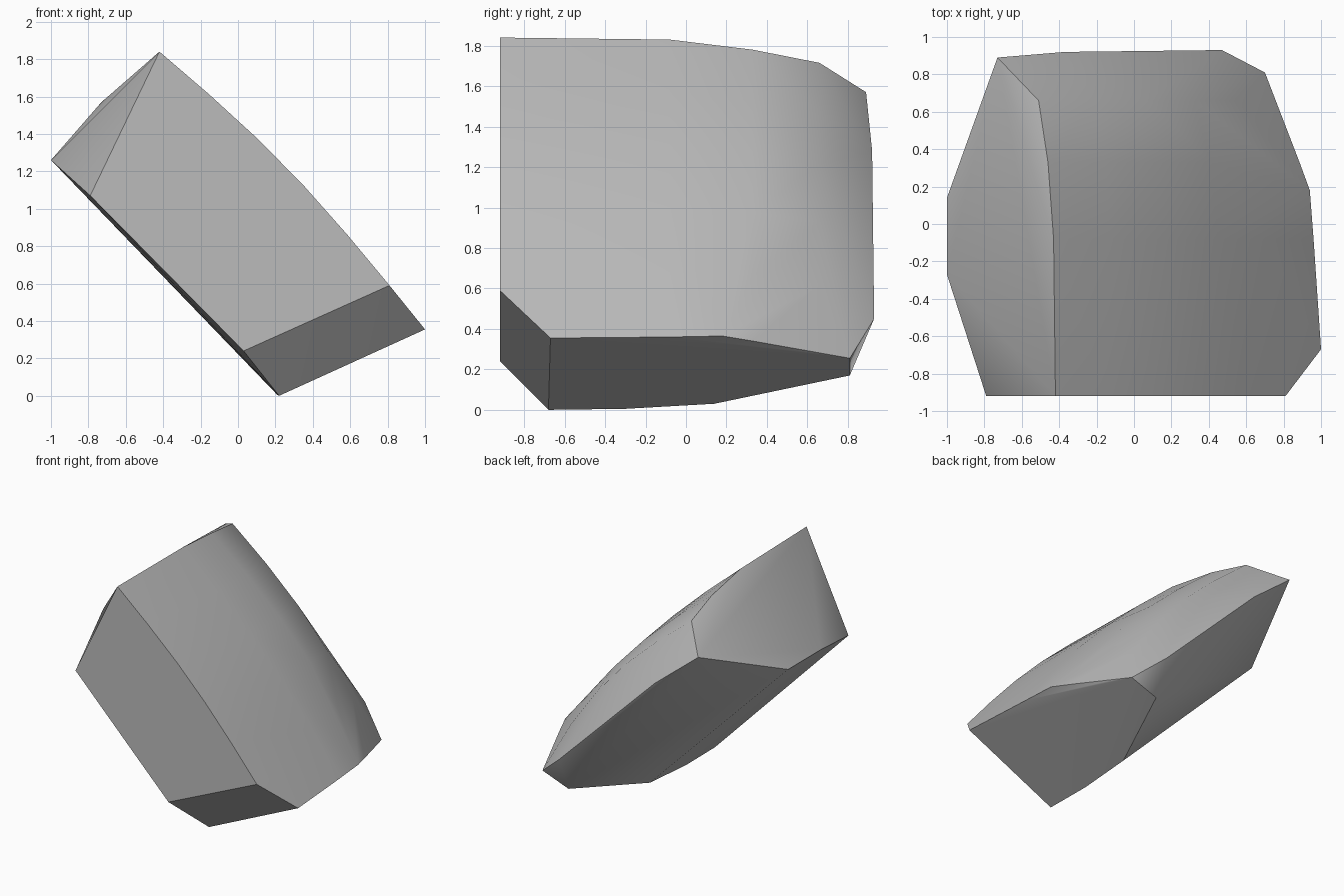
import bpy
import bmesh
import math
from mathutils import Vector

cube = bpy.data.objects.get("Cube")
if cube:
    bpy.data.objects.remove(cube, do_unlink=True)


def make_material(name, rgb):
    mat = bpy.data.materials.new(name)
    mat.use_nodes = True
    colour = (*rgb, 1)
    mat.diffuse_color = colour
    mat.node_tree.nodes["Principled BSDF"].inputs["Base Color"].default_value = colour
    return mat


def arched_row(y, left, right, bulge, steps=5):
    """Points from the upper end to the lower end, bowed out along the slab normal."""
    start = Vector((left[0], y, left[1]))
    end = Vector((right[0], y, right[1]))
    outward = Vector((1, 0, 1)).normalized()
    row = []
    for i in range(steps + 1):
        t = i / steps
        row.append(start.lerp(end, t) + outward * bulge * math.sin(math.pi * t))
    return row


points = []

# Bowed upper side, falling away towards the back
points += arched_row(-.92, (-.42, 1.84), (.81, .59), .05)
points += arched_row(-.08, (-.43, 1.83), (.96, .36), .07)
points += arched_row(.33, (-.46, 1.78), (.885, .34), .09)
points += arched_row(.66, (-.51, 1.715), (.757, .28), .11)

# Rear ridge
points += [(-.73, .89, 1.57), (-.37, .92, 1.28), (.47, .93, .45), (.7, .81, .255)]

# Chamfered lower end
points += [(1, -.67, .355), (.94, .18, .365), (.47, .81, .17),
           (.22, .14, .03), (.21, -.3, .005), (.22, -.68, 0)]

# Front lower edge and upper end
points += [(.03, -.92, .24), (-.79, -.92, 1.07), (-1, -.27, 1.26), (-1, .14, 1.26)]

# Wrap the points into one solid stone
bm = bmesh.new()
for p in points:
    bm.verts.new(p)
hull = bmesh.ops.convex_hull(bm, input=bm.verts)
spare = {g for g in hull["geom_interior"] + hull["geom_unused"]
         if isinstance(g, bmesh.types.BMVert)}
bmesh.ops.delete(bm, geom=list(spare), context="VERTS")
bmesh.ops.dissolve_limit(bm, angle_limit=math.radians(1), verts=bm.verts, edges=bm.edges)
bmesh.ops.recalc_face_normals(bm, faces=bm.faces)

mesh = bpy.data.meshes.new("stone_slab")
bm.to_mesh(mesh)
bm.free()
mesh.materials.append(make_material("stone grey", (.5, .5, .5)))

stone = bpy.data.objects.new("stone_slab", mesh)
bpy.context.collection.objects.link(stone)
bpy.ops.object.select_all(action="DESELECT")
stone.select_set(True)
bpy.context.view_layer.objects.active = stone
bpy.ops.object.shade_smooth_by_angle(angle=math.radians(32))
